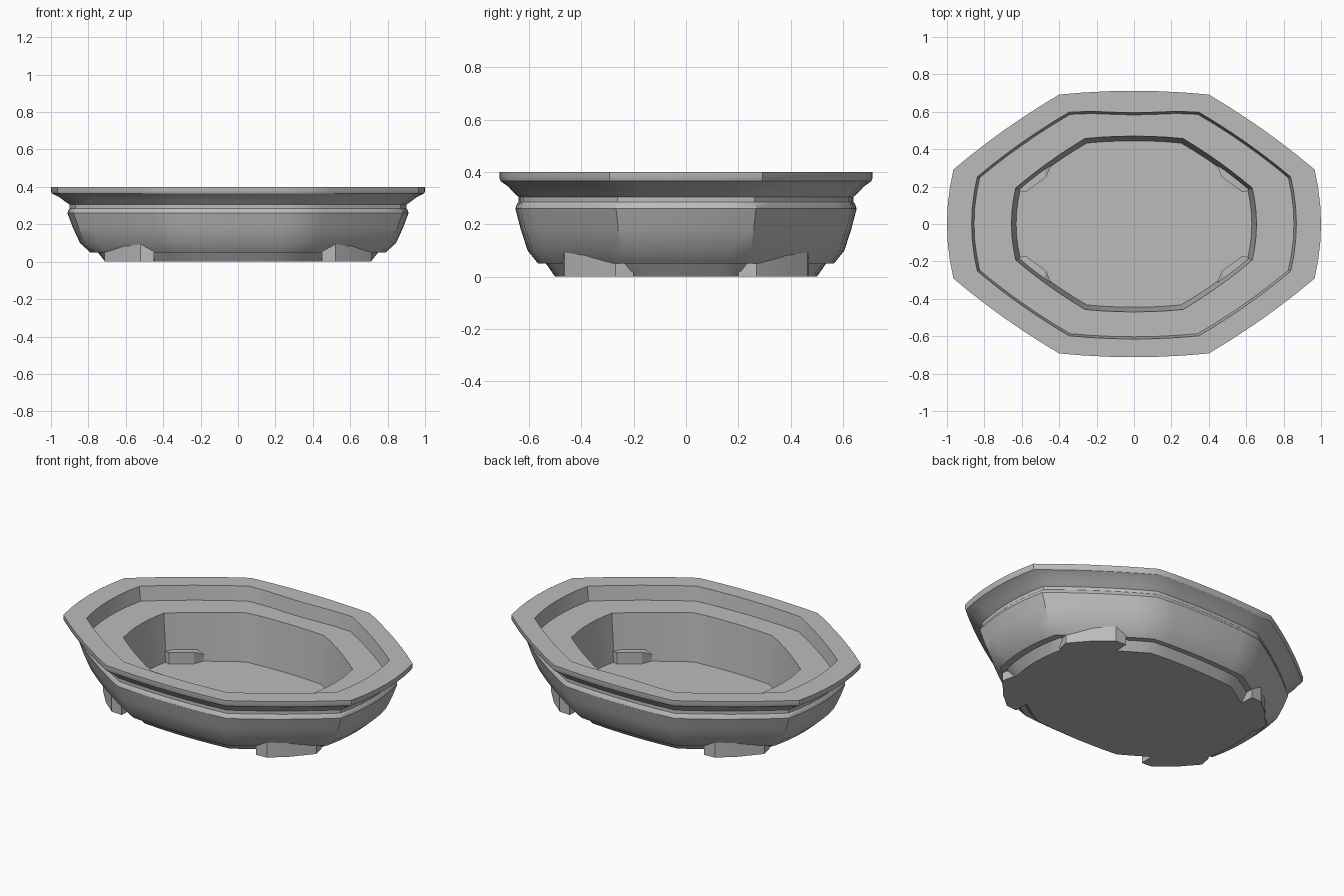
import bpy, bmesh, math

if "Cube" in bpy.data.objects:
    bpy.data.objects.remove(bpy.data.objects["Cube"])

clay = bpy.data.materials.new("grey clay")
clay.diffuse_color = (0.5, 0.5, 0.5, 1)
clay.use_nodes = True
clay.node_tree.nodes["Principled BSDF"].inputs["Base Color"].default_value = clay.diffuse_color


def finish(name, bm, angle):
    bmesh.ops.recalc_face_normals(bm, faces=bm.faces)
    me = bpy.data.meshes.new(name)
    bm.to_mesh(me)
    bm.free()
    ob = bpy.data.objects.new(name, me)
    bpy.context.collection.objects.link(ob)
    me.materials.append(clay)
    bpy.ops.object.select_all(action='DESELECT')
    ob.select_set(True)
    bpy.context.view_layer.objects.active = ob
    bpy.ops.object.shade_smooth_by_angle(angle=math.radians(angle))
    return ob


def bowed(p, q, bow, n=6):
    """Points from p up to (not including) q, bulging outwards by bow."""
    dx, dy = q[0] - p[0], q[1] - p[1]
    d = math.hypot(dx, dy)
    pts = []
    for i in range(n):
        t = i / n
        b = 4 * bow * t * (1 - t)
        pts.append((p[0] + dx * t + dy / d * b, p[1] + dy * t - dx / d * b))
    return pts


# Unit plan: an octagon with slightly bowed sides
corners = [(0.965, -0.41), (0.965, 0.41), (0.4, 0.972), (-0.4, 0.972),
           (-0.965, 0.41), (-0.965, -0.41), (-0.4, -0.972), (0.4, -0.972)]
bows = [0.035, 0.018, 0.028, 0.018] * 2
plan = []
for i, c in enumerate(corners):
    plan += bowed(c, corners[(i + 1) % 8], bows[i])

# Profile rings: half length, half width, height, dip of the back side
rings = [
    (0.71, 0.50, 0.0, 0),        # base
    (0.75, 0.535, 0.05, 0),
    (0.79, 0.565, 0.05, 0),      # body
    (0.845, 0.605, 0.10, 0),
    (0.882, 0.631, 0.18, 0),
    (0.912, 0.652, 0.26, 0),     # band
    (0.905, 0.645, 0.28, 0),
    (0.90, 0.64, 0.285, 0),
    (0.90, 0.64, 0.305, 0),      # flare under the rim
    (0.925, 0.658, 0.322, 0),
    (0.955, 0.68, 0.345, 0),
    (0.995, 0.708, 0.365, 0),
    (1.0, 0.712, 0.375, 0),      # rim
    (1.0, 0.712, 0.40, 0),
    (0.868, 0.615, 0.40, 0.02),
    (0.855, 0.603, 0.315, 0.02), # inner ledge
    (0.655, 0.47, 0.315, 0),     # basin
    (0.63, 0.445, 0.03, 0),
]
bm = bmesh.new()
loops = []
for hx, hy, z, dip in rings:
    loop = []
    for u, v in plan:
        y = v * hy
        if dip and v > 0.9:
            y -= dip * max(0, math.cos(u / 0.4 * math.pi / 2)) ** 2
        loop.append(bm.verts.new((u * hx, y, z)))
    loops.append(loop)
n = len(plan)
for a, b in zip(loops, loops[1:]):
    for i in range(n):
        j = (i + 1) % n
        bm.faces.new((a[i], a[j], b[j], b[i]))
bm.faces.new(loops[0])
bm.faces.new(loops[-1])
finish("pot_body", bm, 32)

# Feet: chunky blocks across the diagonal sides, highest in the middle
foot = [(0.52, 0.465, 0.10), (0.615, 0.385, 0.10), (0.715, 0.27, 0.07),
        (0.70, 0.20, 0.07), (0.58, 0.17, 0.10), (0.47, 0.25, 0.10),
        (0.445, 0.31, 0.07), (0.45, 0.47, 0.07)]
for name, sx, sy in (("foot_back_right", 1, 1), ("foot_back_left", -1, 1),
                     ("foot_front_right", 1, -1), ("foot_front_left", -1, -1)):
    bm = bmesh.new()
    low = [bm.verts.new((x * sx, y * sy, 0)) for x, y, z in foot]
    top = [bm.verts.new((x * sx, y * sy, z)) for x, y, z in foot]
    for i in range(8):
        j = (i + 1) % 8
        bm.faces.new((low[i], low[j], top[j], top[i]))
    bm.faces.new(low)
    for q in ((0, 1, 4, 5), (1, 2, 3, 4), (0, 5, 6, 7)):
        bm.faces.new([top[k] for k in q])
    finish(name, bm, 15)
